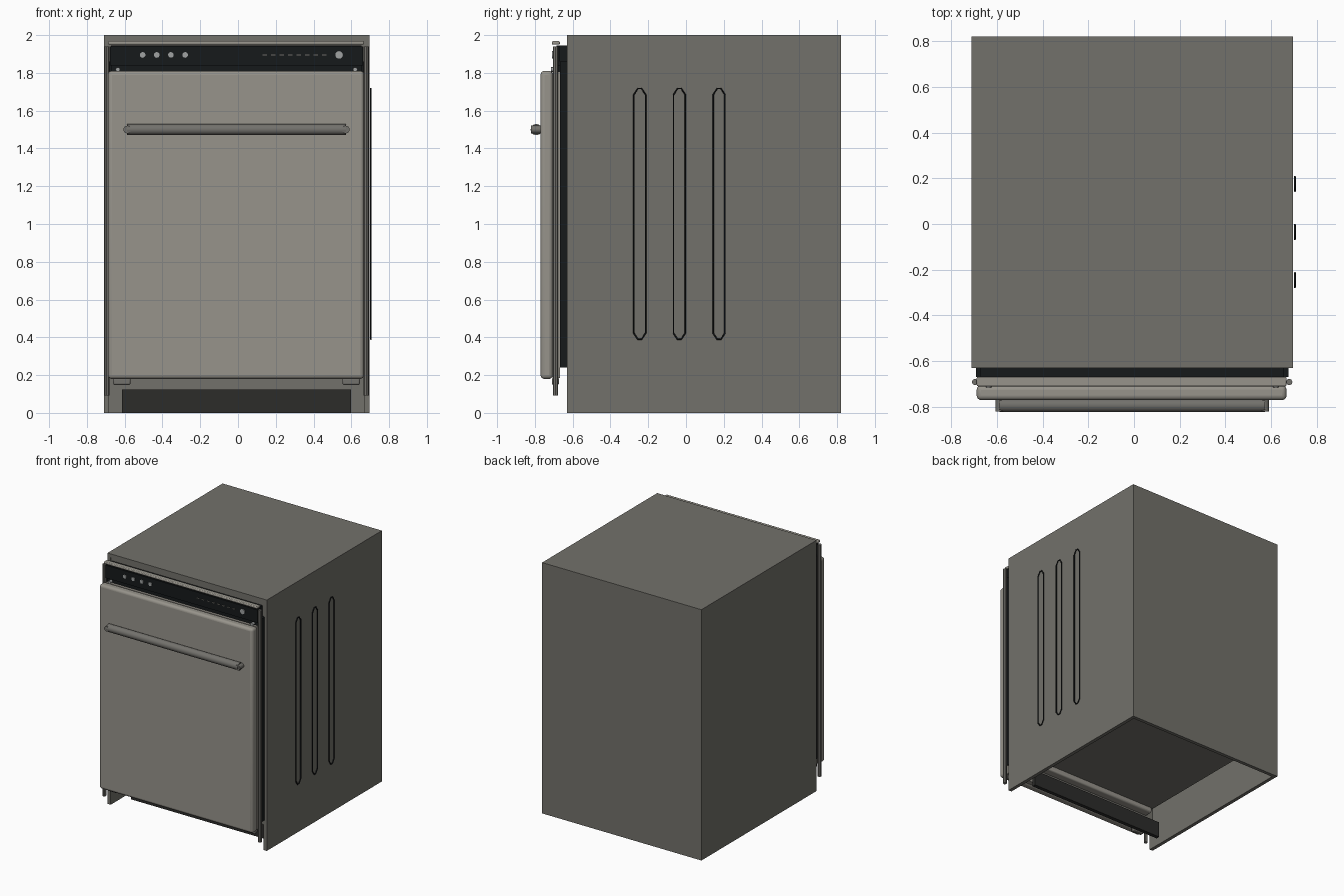
import bpy, math
from mathutils import Vector

if "Cube" in bpy.data.objects:
    bpy.data.objects.remove(bpy.data.objects["Cube"])

CX = -0.008  # centre line of the cabinet


def mat(name, r, g, b):
    m = bpy.data.materials.new(name)
    m.diffuse_color = (r, g, b, 1)
    m.use_nodes = True
    m.node_tree.nodes["Principled BSDF"].inputs["Base Color"].default_value = m.diffuse_color
    return m


BODY = mat("cabinet_grey", 0.17, 0.165, 0.145)
STEEL = mat("door_steel", 0.31, 0.295, 0.26)
METAL = mat("handle_metal", 0.17, 0.165, 0.15)
BLACK = mat("black", 0.008, 0.01, 0.011)
KICK = mat("kick_black", 0.025, 0.025, 0.023)
SILVER = mat("button_silver", 0.35, 0.36, 0.36)


def box(name, x, y, z, material, bevel=0, segments=3):
    """Box from (min, max) pairs, optionally with rounded edges."""
    bpy.ops.mesh.primitive_cube_add(size=1, location=[sum(p) / 2 for p in (x, y, z)])
    ob = bpy.context.object
    ob.name = name
    ob.scale = [p[1] - p[0] for p in (x, y, z)]
    bpy.ops.object.transform_apply(location=False, rotation=False, scale=True)
    ob.data.materials.append(material)
    if bevel:
        mod = ob.modifiers.new("round", "BEVEL")
        mod.width, mod.segments = bevel, segments
        bpy.ops.object.shade_smooth_by_angle(angle=math.radians(35))
    return ob


def rod(name, a, b, radius, material, sides=12):
    """Cylinder between two points."""
    a, b = Vector(a), Vector(b)
    bpy.ops.mesh.primitive_cylinder_add(vertices=sides, radius=radius, depth=(b - a).length,
                                        location=(a + b) / 2)
    ob = bpy.context.object
    ob.name = name
    ob.rotation_euler = (b - a).to_track_quat('Z', 'Y').to_euler()
    ob.data.materials.append(material)
    bpy.ops.object.shade_smooth_by_angle(angle=math.radians(40))
    return ob


# Cabinet shell, open at the front and the bottom
L, R, F, B, T = -0.71, 0.695, -0.63, 0.82, 0.028
box("left_wall", (L, L + T), (F, B), (0, 2), BODY)
box("right_wall", (R - T, R), (F, B), (0, 2), BODY)
box("back_wall", (L + T, R - T), (B - T, B), (0, 2), BODY)
box("top_panel", (L + T, R - T), (F, B - T), (2 - T, 2), BODY)

# Wash tub inside the shell with its front flange
box("tub", (-0.65, 0.635), (-0.6, 0.75), (0.29, 1.95), BODY, 0.03)
box("tub_flange", (L + T, R - T), (-0.625, -0.595), (0.2, 2 - T), BODY)
box("tub_lower_rail", (-0.62, 0.605), (-0.6, -0.53), (0.25, 0.3), STEEL, 0.012)
box("door_gasket", (-0.692, 0.676), (-0.668, -0.625), (0.24, 1.86), BLACK)

# Recessed kick plate
box("kick_plate", (-0.615, 0.597), (-0.47, -0.44), (0, 0.125), KICK)

# Door with rounded front panel and inner liner
box("door_panel", (-0.688, 0.667), (-0.77, -0.705), (0.18, 1.81), STEEL, 0.02, 4)
box("door_liner", (-0.672, 0.655), (-0.706, -0.668), (0.185, 1.805), STEEL)

# Control panel above the door
box("control_panel", (-0.677, 0.663), (-0.703, -0.668), (1.838, 1.94), BLACK)
box("control_panel_back", (-0.672, 0.655), (-0.685, -0.62), (1.805, 1.945), BLACK)
for i in range(4):
    x = -0.505 + 0.075 * i
    rod("round_button", (x, -0.709, 1.895), (x, -0.70, 1.895), 0.015, SILVER, 16)
rod("power_button", (0.535, -0.71, 1.895), (0.535, -0.70, 1.895), 0.02, SILVER, 16)
for i in range(8):
    x = 0.142 + 0.045 * i
    box("indicator_mark", (x - 0.011, x + 0.011), (-0.709, -0.70), (1.893, 1.898), METAL)

# Trim rods around the door opening
for s in (-1, 1):
    x = CX + s * 0.687
    rod("side_trim", (x, -0.691, 0.092), (x, -0.691, 1.94), 0.014, METAL, 8)
box("top_trim", (-0.688, 0.667), (-0.71, -0.668), (1.949, 1.968), STEEL, 0.006, 2)

# Hinges under the door and fixing screws over it
for s in (-1, 1):
    x = CX + s * 0.607
    box("door_hinge", (x - 0.046, x + 0.046), (-0.71, -0.672), (0.148, 0.185), METAL, 0.008, 2)
    x = CX + s * 0.628
    rod("door_screw", (x, -0.715, 1.818), (x, -0.69, 1.818), 0.012, SILVER)

# Handle bar on two standoffs
rod("handle_bar", (CX - 0.58, -0.793, 1.5), (CX + 0.58, -0.793, 1.5), 0.03, METAL, 12)
for s in (-1, 1):
    x = CX + s * 0.578
    rod("handle_standoff", (x, -0.82, 1.5), (x, -0.76, 1.5), 0.021, METAL, 10)

# Pointed slot outlines on the right wall
for y in (-0.245, -0.035, 0.175):
    w, z0, z1 = 0.031, 0.39, 1.717
    pts = [(-w, z0 + 0.032), (-0.01, z0), (0.01, z0), (w, z0 + 0.032),
           (w, z1 - 0.032), (0.01, z1), (-0.01, z1), (-w, z1 - 0.032)]
    cu = bpy.data.curves.new("side_slot_outline", 'CURVE')
    cu.dimensions = '3D'
    cu.bevel_depth, cu.bevel_resolution = 0.0045, 1
    sp = cu.splines.new('POLY')
    sp.points.add(len(pts) - 1)
    for p, (py, pz) in zip(sp.points, pts):
        p.co = (0.7035, y + py, pz, 1)
    sp.use_cyclic_u = True
    cu.materials.append(BLACK)
    bpy.context.collection.objects.link(bpy.data.objects.new("side_slot_outline", cu))
